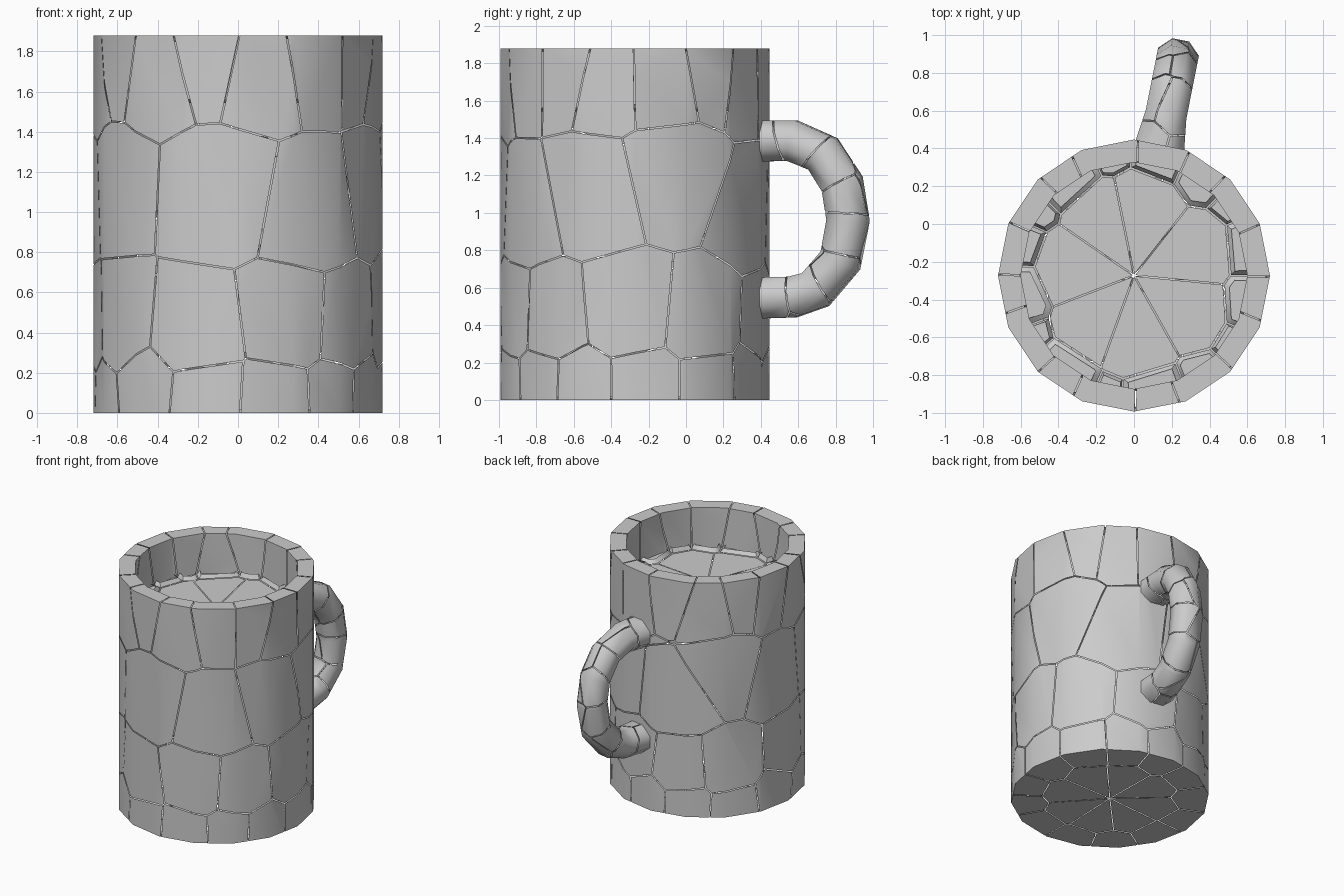
import bpy, bmesh, random
from math import sin, cos, pi, radians
from mathutils import Vector, Matrix

if "Cube" in bpy.data.objects:
    bpy.data.objects.remove(bpy.data.objects["Cube"])

random.seed(7)
SIDES, AXIS_Y, GAP, CRACK_DEPTH = 16, -0.273, 0.0035, 0.04
HANDLE_TURN = radians(11.25)          # handle grows from one flat of the body


def shatter(solid, seeds):
    """Split a surface into cells around the seeds, with narrow crack walls."""
    result = bmesh.new()
    for seed in seeds:
        cell = solid.copy()
        for other in sorted(seeds, key=lambda s: (s - seed).length)[1:]:
            n = (other - seed).normalized()
            bmesh.ops.bisect_plane(
                cell, geom=cell.verts[:] + cell.edges[:] + cell.faces[:], dist=1e-5,
                plane_co=(seed + other) / 2 - n * GAP, plane_no=n, clear_outer=True)
            if not cell.faces:
                break
        # turn the cut border inward to form the crack
        border = [e for e in cell.edges if e.is_boundary]
        if border:
            new = bmesh.ops.extrude_edge_only(cell, edges=border)["geom"]
            for v in new:
                if isinstance(v, bmesh.types.BMVert):
                    d = seed - v.co
                    v.co += d.normalized() * min(CRACK_DEPTH, d.length * 0.5)
        temp = bpy.data.meshes.new("temp")
        cell.to_mesh(temp)
        result.from_mesh(temp)
        bpy.data.meshes.remove(temp)
        cell.free()
    return result


def add_object(name, bm, matrix):
    bm.transform(matrix)
    mesh = bpy.data.meshes.new(name)
    bm.to_mesh(mesh)
    bm.free()
    obj = bpy.data.objects.new(name, mesh)
    bpy.context.collection.objects.link(obj)
    bpy.ops.object.select_all(action='DESELECT')
    obj.select_set(True)
    bpy.context.view_layer.objects.active = obj
    bpy.ops.object.shade_smooth_by_angle(angle=radians(50))


def loft(rings):
    """Closed solid through a list of equally sized rings, capped at both ends."""
    bm = bmesh.new()
    loops = [[bm.verts.new(p) for p in ring] for ring in rings]
    for a, b in zip(loops, loops[1:]):
        for i in range(len(a)):
            j = (i + 1) % len(a)
            bm.faces.new((a[i], a[j], b[j], b[i]))
    bm.faces.new(loops[0][::-1])
    bm.faces.new(loops[-1])
    bmesh.ops.recalc_face_normals(bm, faces=bm.faces[:])
    return bm


def seed_ring(count, radius, z, turn=0.0, jitter=0.0, lift=0.0):
    seeds = []
    for i in range(count):
        a = 2 * pi * (i + random.uniform(-jitter, jitter)) / count + turn
        seeds.append(Vector((radius * cos(a), radius * sin(a), z + random.uniform(-lift, lift))))
    return seeds


# Mug body: sixteen-sided cylinder with a rim and a shallow filled interior
profile = [(0.72, 0.0), (0.72, 1.88), (0.60, 1.88), (0.60, 1.56)]
body = loft([[(r * cos(2 * pi * i / SIDES), r * sin(2 * pi * i / SIDES), z)
              for i in range(SIDES)] for r, z in profile])
seeds = (seed_ring(13, 0.65, 0.07, 0.1, 0.15, 0.03)
         + seed_ring(10, 0.62, 0.40, 0.0, 0.2, 0.07)
         + seed_ring(9, 0.62, 1.08, 0.3, 0.2, 0.16)
         + seed_ring(16, 0.66, 1.74, 0.2, 0.15, 0.06)
         + seed_ring(7, 0.32, 1.45, 0.4, 0.2)
         + seed_ring(8, 0.34, 0.10, 0.4, 0.1))
add_object("mug_body", shatter(body, seeds), Matrix.Translation((0, AXIS_Y, 0)))
body.free()

# Handle: eight-sided tube along a D-shaped path (distance from axis, height)
path = [Vector(p) for p in ((0.68, 1.385), (0.86, 1.385), (1.025, 1.315), (1.13, 1.155),
                            (1.162, 0.96), (1.12, 0.745), (0.985, 0.59), (0.86, 0.55), (0.68, 0.545))]
rings = []
for i, p in enumerate(path):
    t = (path[min(i + 1, len(path) - 1)] - path[max(i - 1, 0)]).normalized()
    out = Vector((-t.y, t.x))
    flare = 1.22 if i in (0, len(path) - 1) else 1.0
    ring = []
    for k in range(8):
        a = 2 * pi * (k + 0.5) / 8
        q = p + out * 0.119 * cos(a)
        ring.append((0.119 * flare * sin(a), q.x, q.y))
    rings.append(ring)
handle = loft(rings)
handle_seeds = []
for a, b in zip(path, path[1:]):
    m = a.lerp(b, random.uniform(0.3, 0.7))
    for side in (-1, 1):
        handle_seeds.append(Vector((0.05 * side, m.x + random.uniform(-0.04, 0.04),
                                    m.y + random.uniform(-0.04, 0.04))))
add_object("handle", shatter(handle, handle_seeds),
           Matrix.Translation((0, AXIS_Y, 0)) @ Matrix.Rotation(-HANDLE_TURN, 4, 'Z'))
handle.free()
